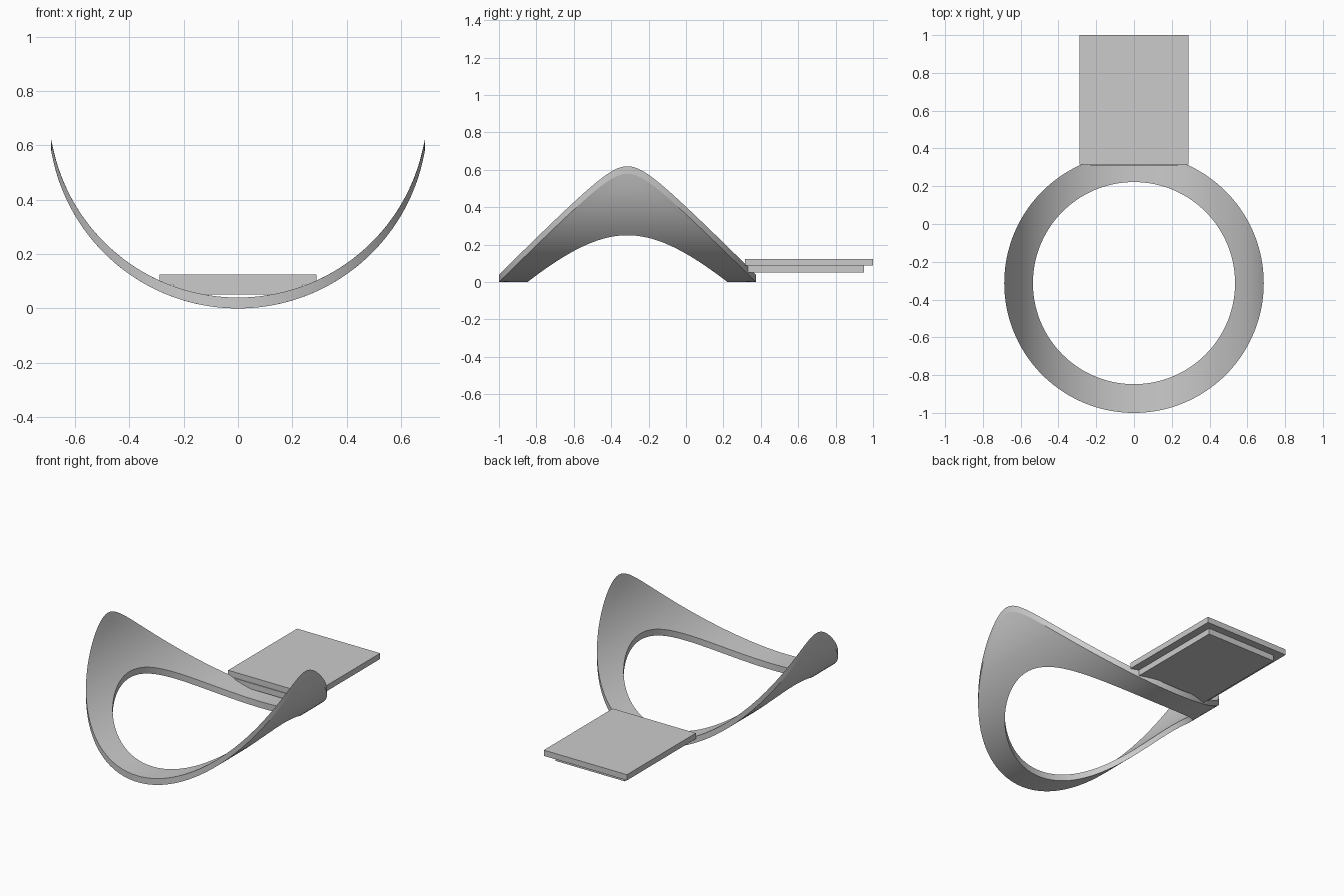
import bpy, bmesh, math

cube = bpy.data.objects.get("Cube")
if cube:
    bpy.data.objects.remove(cube, do_unlink=True)

# Single plain grey finish
grey = bpy.data.materials.new("plain grey")
grey.use_nodes = True
colour = (0.6, 0.6, 0.6, 1)
grey.diffuse_color = colour
grey.node_tree.nodes["Principled BSDF"].inputs["Base Color"].default_value = colour

CENTRE_Y = -0.313
OUTER, INNER = 0.687, 0.535
BEND = 0.697          # radius of the saddle curve
THICK = 0.04          # vertical thickness of the band
SEGMENTS, STEPS = 160, 10


def add_object(name, bm):
    bmesh.ops.recalc_face_normals(bm, faces=bm.faces)
    mesh = bpy.data.meshes.new(name)
    bm.to_mesh(mesh)
    bm.free()
    mesh.materials.append(grey)
    obj = bpy.data.objects.new(name, mesh)
    bpy.context.collection.objects.link(obj)
    return obj


def slab(name, half_width, y0, y1, z0, z1):
    bm = bmesh.new()
    bmesh.ops.create_cube(bm, size=1)
    for v in bm.verts:
        v.co.x *= 2 * half_width
        v.co.y = y0 if v.co.y < 0 else y1
        v.co.z = z0 if v.co.z < 0 else z1
    add_object(name, bm)


# Round band, bent upwards at both sides
bm = bmesh.new()
radii = [INNER + (OUTER - INNER) * i / STEPS for i in range(STEPS + 1)]
section = [(r, 0) for r in radii] + [(r, THICK) for r in reversed(radii)]
rings = []
for s in range(SEGMENTS):
    a = math.tau * s / SEGMENTS
    ring = []
    for r, lift in section:
        x, y = r * math.cos(a), r * math.sin(a) + CENTRE_Y
        z = BEND - math.sqrt(BEND ** 2 - x ** 2) + lift
        ring.append(bm.verts.new((x, y, z)))
    rings.append(ring)

count = len(section)
corners = {0, STEPS, STEPS + 1, count - 1}
for s in range(SEGMENTS):
    here, after = rings[s], rings[(s + 1) % SEGMENTS]
    for i in range(count):
        j = (i + 1) % count
        face = bm.faces.new((here[i], here[j], after[j], after[i]))
        face.smooth = True
# Keep the rims of the band crisp
for s in range(SEGMENTS):
    for i in corners:
        edge = bm.edges.get((rings[s][i], rings[(s + 1) % SEGMENTS][i]))
        edge.smooth = False
add_object("saddle_ring", bm)

# Two stacked plates at the back
slab("lower_plate", 0.24, 0.31, 0.952, 0.051, 0.088)
slab("upper_plate", 0.289, 0.315, 1.0, 0.088, 0.124)
